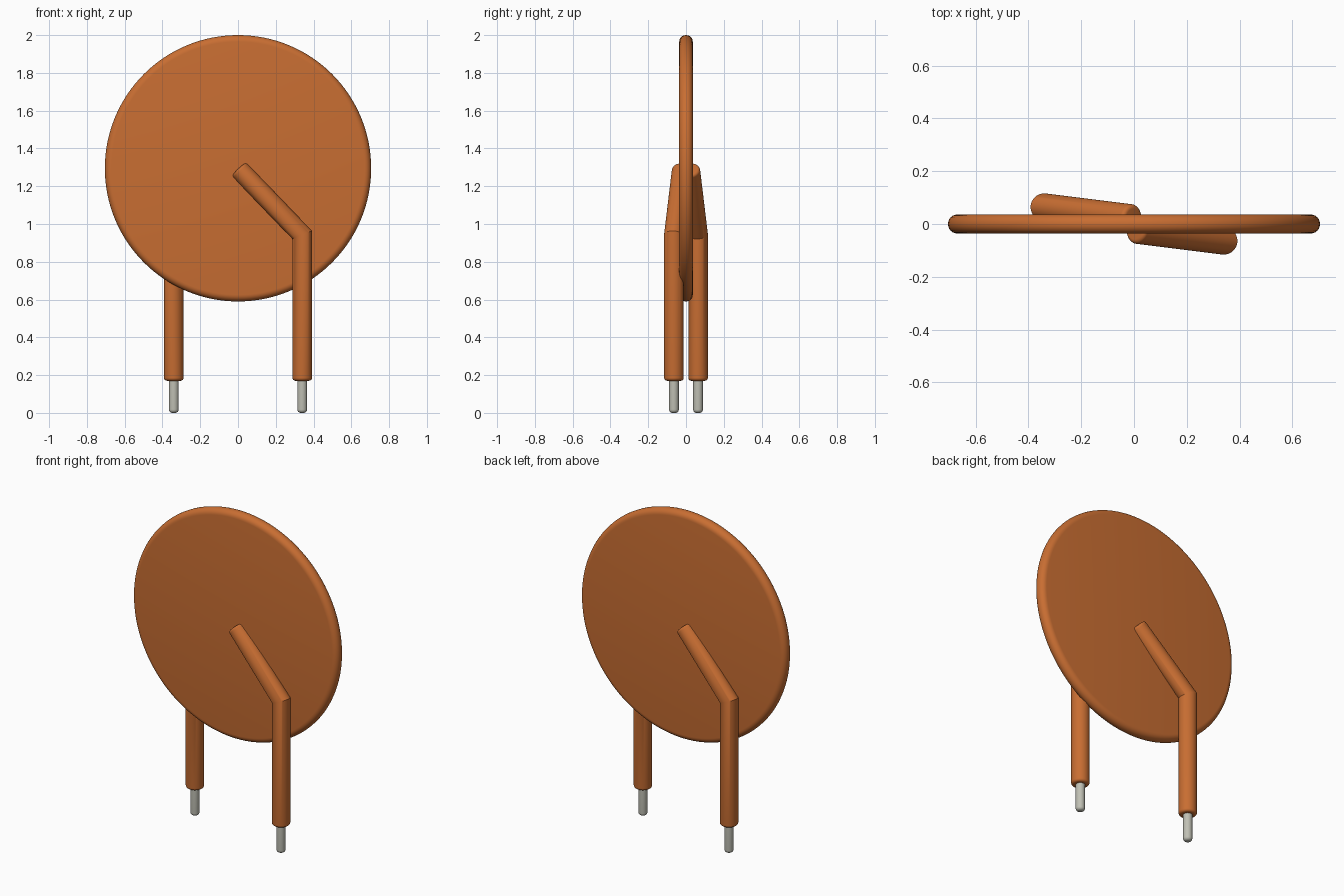
import bpy, bmesh, math
from mathutils import Vector, Matrix

if "Cube" in bpy.data.objects:
    bpy.data.objects.remove(bpy.data.objects["Cube"])


def material(name, color):
    m = bpy.data.materials.new(name)
    m.use_nodes = True
    m.diffuse_color = color
    b = m.node_tree.nodes["Principled BSDF"]
    b.inputs["Base Color"].default_value = color
    b.inputs["Roughness"].default_value = 0.5
    return m


COATING = material("orange coating", (0.58, 0.155, 0.032, 1))
METAL = material("bare metal", (0.53, 0.53, 0.46, 1))


def make_object(name, rings, mat):
    """Skin a list of point rings, with a flat cap at each end."""
    bm = bmesh.new()
    loops = [[bm.verts.new(p) for p in ring] for ring in rings]
    n = len(loops[0])
    for a, b in zip(loops, loops[1:]):
        for i in range(n):
            j = (i + 1) % n
            bm.faces.new((a[i], a[j], b[j], b[i]))
    bm.faces.new(loops[0][::-1])
    bm.faces.new(loops[-1])
    bmesh.ops.recalc_face_normals(bm, faces=bm.faces)
    me = bpy.data.meshes.new(name)
    bm.to_mesh(me)
    bm.free()
    me.materials.append(mat)
    ob = bpy.data.objects.new(name, me)
    bpy.context.collection.objects.link(ob)
    bpy.ops.object.select_all(action='DESELECT')
    ob.select_set(True)
    bpy.context.view_layer.objects.active = ob
    bpy.ops.object.shade_smooth_by_angle(angle=math.radians(30))
    return ob


def circle(n):
    return [Vector((math.cos(2 * math.pi * i / n), math.sin(2 * math.pi * i / n), 0))
            for i in range(n)]


def round_end(radius, bevel, steps=6):
    """(ring radius, distance from the end) pairs for a rounded rim."""
    return [(radius - bevel + bevel * math.sin(t), bevel * (1 - math.cos(t)))
            for t in (math.pi / 2 * k / steps for k in range(steps + 1))]


# Disc with a rounded rim, standing upright
R, HALF, CENTRE_Z = 0.705, 0.036, 1.295
half_profile = [(r, d - HALF) for r, d in round_end(R, 0.035)]
profile = half_profile + [(r, -y) for r, y in reversed(half_profile)]
make_object("disc", [[Vector((r * c.x, y, CENTRE_Z + r * c.y)) for c in circle(128)]
                     for r, y in profile], COATING)

# Coated lead: upright leg, mitred bend, then an arm to the disc centre
LEG_R, FOOT_Z = 0.052, 0.17
bend = Vector((0.34, -0.064, 0.942))
tip = Vector((0.004, -0.022, 1.291))
up = Vector((0, 0, 1))
arm_dir = (tip - bend).normalized()
mitre = (up + arm_dir).normalized()
unit = circle(48)
# Mirroring the leg's cross-section in the mitre plane gives the arm's
arm_unit = [c - 2 * c.dot(mitre) * mitre for c in unit]

lead_rings = [[Vector((bend.x, bend.y, FOOT_Z + d)) + c * r for c in unit]
              for r, d in round_end(LEG_R, 0.016)]
lead_rings.append([bend + c * LEG_R - up * (c.dot(mitre) * LEG_R / up.dot(mitre))
                   for c in unit])
lead_rings += [[tip - arm_dir * d + c * r for c in arm_unit]
               for r, d in reversed(round_end(LEG_R, 0.016))]

# Bare pin below the coated leg
PIN_R = 0.026
pin_rings = [[Vector((bend.x, bend.y, d)) + c * r for c in unit]
             for r, d in round_end(PIN_R, 0.018)]
pin_rings.append([Vector((bend.x, bend.y, FOOT_Z + 0.04)) + c * PIN_R for c in unit])

# The back lead is the front one turned half a circle
for side, angle in (("front", 0), ("back", math.pi)):
    turn = Matrix.Rotation(angle, 3, 'Z')
    for part, rings, mat in (("lead", lead_rings, COATING), ("pin", pin_rings, METAL)):
        make_object(f"{side}_{part}", [[turn @ p for p in ring] for ring in rings], mat)
